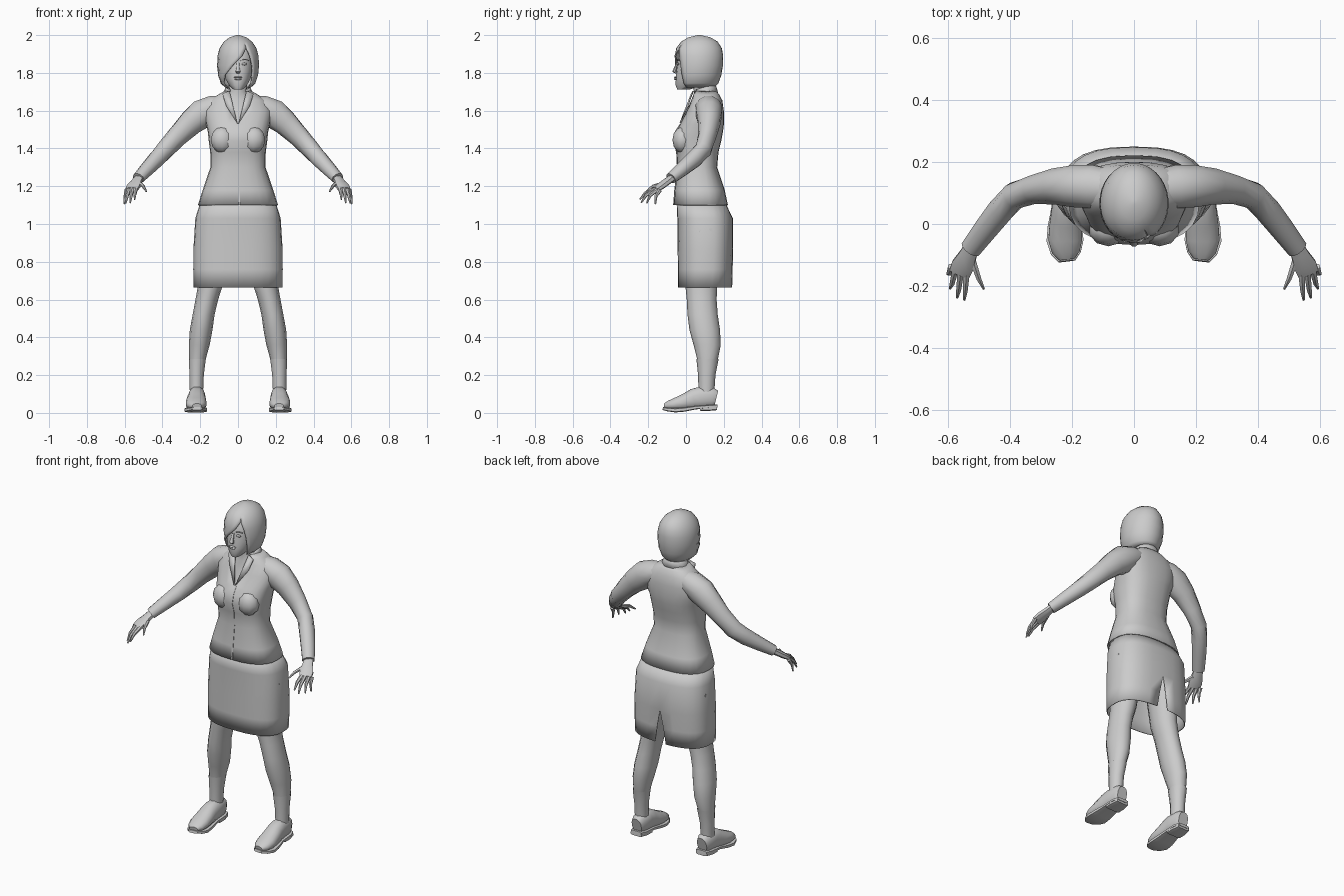
import bpy, bmesh, math
from mathutils import Vector

grey = bpy.data.materials.new("pale_grey")
grey.diffuse_color = (0.6, 0.6, 0.6, 1)


def finish(name, bm, mirror=False, thick=0, angle=45):
    bmesh.ops.remove_doubles(bm, verts=bm.verts, dist=0.0002)
    me = bpy.data.meshes.new(name)
    bm.to_mesh(me)
    bm.free()
    ob = bpy.data.objects.new(name, me)
    bpy.context.collection.objects.link(ob)
    me.materials.append(grey)
    bpy.ops.object.select_all(action='DESELECT')
    bpy.context.view_layer.objects.active = ob
    ob.select_set(True)
    bpy.ops.object.shade_smooth_by_angle(angle=math.radians(angle))
    if thick:
        mod = ob.modifiers.new("thickness", 'SOLIDIFY')
        mod.thickness, mod.offset = thick, -1
    if mirror:
        ob.modifiers.new("mirror", 'MIRROR')
    return ob


def bridge(bm, rings, closed, cap_ends):
    n = len(rings[0])
    for lo, hi in zip(rings, rings[1:]):
        for i in range(n if closed else n - 1):
            k = (i + 1) % n
            bm.faces.new((lo[i], lo[k], hi[k], hi[i]))
    if cap_ends[0]:
        bm.faces.new(rings[0][::-1])
    if cap_ends[1]:
        bm.faces.new(rings[-1])


def spow(v, p):
    return math.copysign(abs(v) ** (2 / p), v)


def stack(name, rows, n=20, p=2.0, gaps=None, seam=0, cx=0, tilt=0,
          caps=(False, False), **kw):
    """Horizontal rings (z, half width, y front, y back), optionally split at a seam."""
    bm = bmesh.new()
    rings = []
    for j, (z, hw, yf, yb, *c) in enumerate(rows):
        g0, g1 = gaps[j] if gaps else (0, 0)
        ring = []
        for i in range(n + 1 if gaps else n):
            a = math.radians(seam + g0 + (360 - g0 - g1) * i / n)
            x = (c[0] if c else cx) + hw * spow(math.sin(a), p)
            dy = -spow(math.cos(a), p) * (yb - yf) / 2
            ring.append(bm.verts.new((x, (yf + yb) / 2 + dy, z + tilt * dy)))
        rings.append(ring)
    bridge(bm, rings, not gaps, caps)
    return finish(name, bm, **kw)


def tube(bm, pts, n=8, ref=(0, 0, 1), p=2.0):
    """Capped tube along points (x, y, z, side radius, up radius)."""
    P = [Vector(q[:3]) for q in pts]
    rings = []
    for j, q in enumerate(pts):
        t = (P[min(j + 1, len(P) - 1)] - P[max(j - 1, 0)]).normalized()
        u = Vector(ref).cross(t).normalized()
        v = t.cross(u)
        ring = []
        for i in range(n):
            a = 2 * math.pi * (i + 0.5) / n
            ring.append(bm.verts.new(P[j] + u * q[3] * spow(math.cos(a), p)
                                     + v * q[4] * spow(math.sin(a), p)))
        rings.append(ring)
    bridge(bm, rings, True, (True, True))


def blob(bm, loc, size):
    new = bmesh.ops.create_uvsphere(bm, u_segments=10, v_segments=6, radius=1)["verts"]
    for v in new:
        v.co = Vector([v.co[k] * size[k] + loc[k] for k in range(3)])


# jacket with an open V neckline
stack("jacket", [
    (1.10, .212, -.066, .222), (1.18, .187, -.06, .205), (1.30, .146, -.046, .165),
    (1.38, .147, -.050, .172), (1.44, .155, -.068, .187), (1.49, .160, -.056, .196),
    (1.53, .170, -.030, .201), (1.60, .180, .004, .200), (1.655, .150, .026, .192),
    (1.685, .105, .034, .176), (1.705, .07, .036, .16)], n=24, p=2.5,
    gaps=[(0, 0)] * 7 + [(6, 6), (14, 14), (24, 24), (38, 38)], thick=.006)

# button edge down the jacket front
bm = bmesh.new()
tube(bm, [(.006, y, z, .006, .003) for y, z in
          ((-.066, 1.10), (-.06, 1.18), (-.046, 1.30), (-.05, 1.38),
           (-.068, 1.44), (-.056, 1.49), (-.03, 1.53))], n=4, ref=(0, -1, 0))
finish("jacket_front_edge", bm)

# bust shaping
bm = bmesh.new()
blob(bm, (.083, -.018, 1.445), (.064, .054, .07))
finish("bust", bm, mirror=True)

# lapels
bm = bmesh.new()
tri = [(.004, -.034, 1.535), (.062, .008, 1.625), (.083, .026, 1.69), (.045, .036, 1.705)]
bm.faces.new([bm.verts.new(c) for c in tri])
finish("lapel", bm, mirror=True, thick=.006)

# chest and neck under the jacket
stack("chest", [(1.50, .12, -.02, .17), (1.60, .12, .022, .17), (1.66, .09, .04, .16),
                (1.70, .048, .042, .145), (1.78, .045, .03, .135)], n=16)

# standing collar, higher at the back
stack("collar", [(1.675, .088, .026, .170), (1.71, .070, .034, .160), (1.725, .064, .04, .15)],
      n=14, gaps=[(42, 42)] * 3, tilt=.3, thick=.006)

# skirt with a back vent
stack("skirt", [
    (.665, .236, -.042, .245), (.76, .237, -.043, .247), (.87, .236, -.044, .250),
    (1.03, .226, -.046, .248), (1.12, .198, -.05, .205)], n=28, p=2.6, seam=180,
    gaps=[(5, 5), (2.5, 2.5), (0, 0), (0, 0), (0, 0)], thick=.006)

# pocket flaps on the hips
bm = bmesh.new()
tube(bm, [(.222, .07, .955, .008, .012), (.222, .14, .97, .008, .012)], n=4)
finish("hip_pocket_flap", bm, mirror=True)

# legs
stack("leg", [
    (.12, .033, .070, .145, .220), (.20, .037, .068, .152, .219), (.28, .043, .060, .168, .215),
    (.36, .055, .040, .184, .205), (.44, .060, .018, .180, .195), (.52, .058, .008, .168, .182),
    (.60, .060, .004, .162, .165), (.68, .066, -.004, .166, .145), (.95, .085, -.02, .19, .12)],
    n=12, caps=(True, True), mirror=True)

# ankle socks
stack("sock", [(.11, .037, .066, .150, .220), (.20, .040, .064, .156, .219),
               (.285, .047, .055, .173, .215)], n=10, mirror=True)

# shoe upper: rings from heel to toe
bm = bmesh.new()
tube(bm, [(.218, .160, .075, .032, .045), (.218, .140, .080, .043, .056),
          (.218, .075, .080, .046, .060), (.220, .040, .073, .048, .056),
          (.221, .000, .060, .053, .046), (.222, -.050, .048, .056, .035),
          (.220, -.090, .040, .046, .025), (.217, -.113, .036, .026, .014)], n=12, p=2.3)
finish("shoe_upper", bm, mirror=True)

# shoe sole and heel block
bm = bmesh.new()
tube(bm, [(.218, .166, .036, .036, .009), (.218, .13, .034, .049, .009),
          (.219, .05, .028, .050, .010), (.222, -.01, .018, .059, .012),
          (.223, -.055, .014, .062, .012), (.220, -.095, .018, .050, .010),
          (.217, -.120, .023, .028, .008)], p=4)
tube(bm, [(.218, .164, .026, .038, .012), (.218, .12, .024, .048, .014),
          (.218, .075, .022, .048, .012)], p=4)
finish("shoe_sole", bm, mirror=True, angle=35)

# sleeves
bm = bmesh.new()
tube(bm, [(.06, .115, 1.635, .060, .050), (.13, .12, 1.615, .072, .068),
          (.19, .122, 1.583, .070, .080), (.25, .122, 1.535, .060, .068),
          (.32, .112, 1.465, .048, .056), (.385, .092, 1.395, .044, .050),
          (.43, .045, 1.345, .044, .046), (.48, -.018, 1.292, .040, .038),
          (.527, -.08, 1.242, .035, .030)], n=12)
finish("sleeve", bm, mirror=True)

# hands: palm, four fingers and thumb
bm = bmesh.new()
tube(bm, [(.52, -.065, 1.25, .025, .019), (.536, -.10, 1.225, .030, .018),
          (.553, -.135, 1.200, .039, .017), (.563, -.160, 1.182, .036, .013)], p=2.5)
for base, tip in (((.590, -.138, 1.180), (.602, -.162, 1.105)),
                  ((.578, -.152, 1.182), (.594, -.208, 1.110)),
                  ((.560, -.162, 1.184), (.571, -.238, 1.112)),
                  ((.541, -.160, 1.187), (.548, -.245, 1.130)),
                  ((.522, -.115, 1.215), (.485, -.210, 1.172))):
    a, b = Vector(base), Vector(tip)
    m = a.lerp(b, .55) + Vector((0, -.008, .008))
    tube(bm, [(*a, .012, .012), (*m, .009, .009), (*b, .004, .004)], n=6)
finish("hand", bm, mirror=True)

# head
stack("head", [
    (1.712, .024, -.046, .02), (1.735, .048, -.055, .09), (1.77, .068, -.054, .13),
    (1.81, .078, -.052, .15), (1.85, .082, -.046, .16), (1.91, .082, -.040, .16),
    (1.96, .055, .0, .13)], n=18, p=2.2, caps=(True, True))

# facial features
bm = bmesh.new()
tube(bm, [(0, -.046, 1.855, .007, .006), (0, -.056, 1.825, .009, .009),
          (0, -.062, 1.808, .014, .012), (0, -.052, 1.800, .010, .006)], n=8, ref=(0, -1, 0))
finish("nose", bm)
bm = bmesh.new()
blob(bm, (0, -.055, 1.777), (.024, .008, .005))
blob(bm, (0, -.055, 1.768), (.020, .008, .006))
finish("lips", bm)
bm = bmesh.new()
blob(bm, (.034, -.043, 1.847), (.015, .007, .007))
tube(bm, [(.012, -.046, 1.864, .004, .003), (.035, -.045, 1.872, .004, .004),
          (.058, -.034, 1.866, .003, .003)], n=4)
finish("eye_and_brow", bm, mirror=True)

# bobbed hair with a side-swept fringe
stack("hair", [
    (1.722, .068, -.040, .150), (1.745, .092, -.052, .172), (1.79, .107, -.060, .188),
    (1.84, .112, -.063, .196), (1.89, .109, -.061, .197), (1.93, .098, -.052, .190),
    (1.965, .075, -.026, .168), (1.988, .045, .012, .130), (2.0, .008, .062, .078)],
    n=28, gaps=[(56, 62), (50, 56), (46, 40), (42, 14), (36, -12), (28, -26),
                (26, -26), (26, -26), (26, -26)], caps=(False, True), thick=.006)
